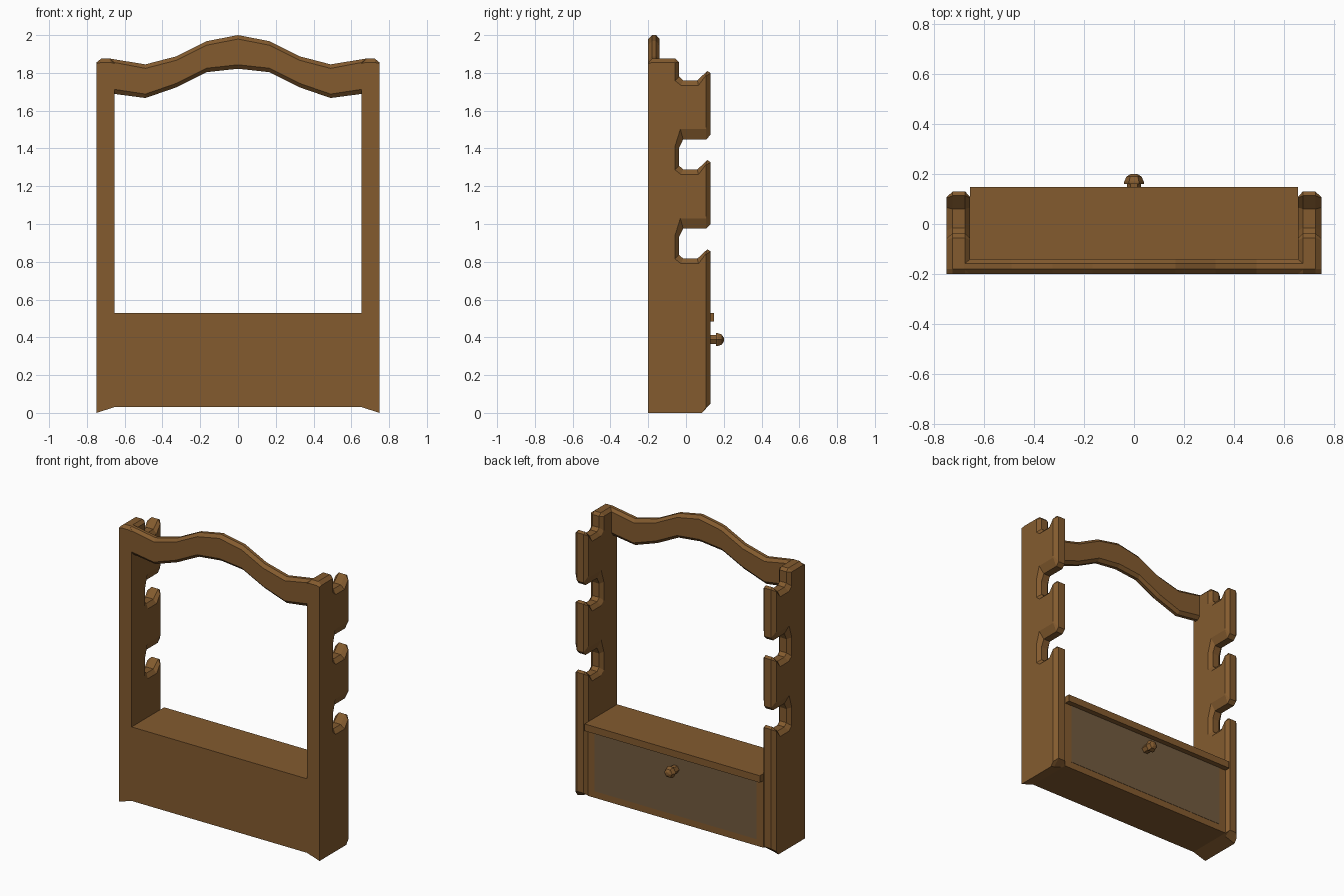
import bpy, bmesh, math

if "Cube" in bpy.data.objects:
    bpy.data.objects.remove(bpy.data.objects["Cube"])


def material(name, colour):
    m = bpy.data.materials.new(name)
    m.diffuse_color = (*colour, 1)
    m.use_nodes = True
    m.node_tree.nodes["Principled BSDF"].inputs["Base Color"].default_value = m.diffuse_color
    return m


wood = material("wood", (0.23, 0.105, 0.028))
pane = material("door_panel", (0.17, 0.105, 0.05))


def finish(name, bm, mat):
    bmesh.ops.recalc_face_normals(bm, faces=bm.faces)
    me = bpy.data.meshes.new(name)
    bm.to_mesh(me)
    bm.free()
    ob = bpy.data.objects.new(name, me)
    ob.data.materials.append(mat)
    bpy.context.collection.objects.link(ob)
    return ob


def loft(name, rings, mat):
    """Join equal-length rings of 3D points and cap both ends."""
    bm = bmesh.new()
    vs = [[bm.verts.new(p) for p in r] for r in rings]
    n = len(vs[0])
    for a, b in zip(vs, vs[1:]):
        for i in range(n):
            j = (i + 1) % n
            bm.faces.new((a[i], a[j], b[j], b[i]))
    bm.faces.new(vs[0])
    bm.faces.new(vs[-1])
    return finish(name, bm, mat)


def box(name, lo, hi, mat):
    rings = [[(lo[0], lo[1], z), (hi[0], lo[1], z), (hi[0], hi[1], z), (lo[0], hi[1], z)]
             for z in (lo[2], hi[2])]
    return loft(name, rings, mat)


# Side post profile: (core y, core z, flat-face y, flat-face z)
side = [(-0.2, 0, -0.2, 0), (0.085, 0, 0.085, 0), (0.13, 0.05, 0.107, 0.03)]
hook = [(0.13, 0.855, 0.107, 0.84), (0.113, 0.866, 0.104, 0.84),
        (0.06, 0.817, 0.066, 0.79), (-0.015, 0.817, -0.027, 0.79),
        (-0.037, 0.837, -0.058, 0.815)]
throat = [(-0.037, 0.93, -0.058, 0.94), (-0.015, 0.976, -0.03, 1.03),
          (0.107, 0.976, 0.107, 1.03), (0.13, 1.0, 0.107, 1.04)]
for k in range(3):
    part = hook + throat if k < 2 else hook
    side += [(y, z + 0.472 * k, fy, fz + 0.472 * k) for y, z, fy, fz in part]
side += [(-0.037, 1.857, -0.058, 1.853), (-0.055, 1.875, -0.065, 1.855),
         (-0.18, 1.875, -0.18, 1.855), (-0.2, 1.855, -0.2, 1.85)]


def post_ring(x, flat):
    ring = []
    for i, (y, z, fy, fz) in enumerate(side):
        py, pz = (fy, fz) if flat else (y, z)
        if i < 2:                       # sole slopes up toward the inside
            pz = 0.03 * (0.75 - x) / 0.095
        ring.append((x, py, pz))
    return ring


post = loft("side_posts", [post_ring(0.75, True), post_ring(0.725, False),
                           post_ring(0.675, False), post_ring(0.655, True)], wood)
post.modifiers.new("mirror", 'MIRROR')

# Wavy top rail: (x, top z, bottom z) of the core for the right half
half = [(0, 2.0, 1.822), (0.165, 1.968, 1.804), (0.325, 1.888, 1.724),
        (0.49, 1.845, 1.667), (0.68, 1.876, 1.692)]
wave = [(-x, t, b) for x, t, b in half[:0:-1]] + half


def rail_ring(y, inset):
    lim = 0.655 if inset else 0.68
    xs = [(max(-lim, min(lim, x)), t, b) for x, t, b in wave]
    return ([(x, y, t - inset) for x, t, b in xs]
            + [(x, y, b + inset) for x, t, b in reversed(xs)])


loft("top_rail", [rail_ring(-0.2, 0.021), rail_ring(-0.18, 0),
                  rail_ring(-0.158, 0), rail_ring(-0.14, 0.021)], wood)

# Storage box with overhanging lid edge and rear door
box("storage_box", (-0.655, -0.2, 0.03), (0.655, 0.11, 0.53), wood)
box("lid_lip", (-0.655, 0.1, 0.483), (0.655, 0.147, 0.53), wood)
box("door", (-0.605, 0.1, 0.075), (0.605, 0.112, 0.483), pane)

# Six-sided door knob
loft("door_knob", [[(r * math.cos(i * math.pi / 3), y, 0.388 + r * math.sin(i * math.pi / 3))
                    for i in range(6)]
                   for y, r in ((0.105, 0.028), (0.16, 0.028), (0.16, 0.039),
                                (0.17, 0.039), (0.19, 0.03), (0.2, 0.012))], wood)
